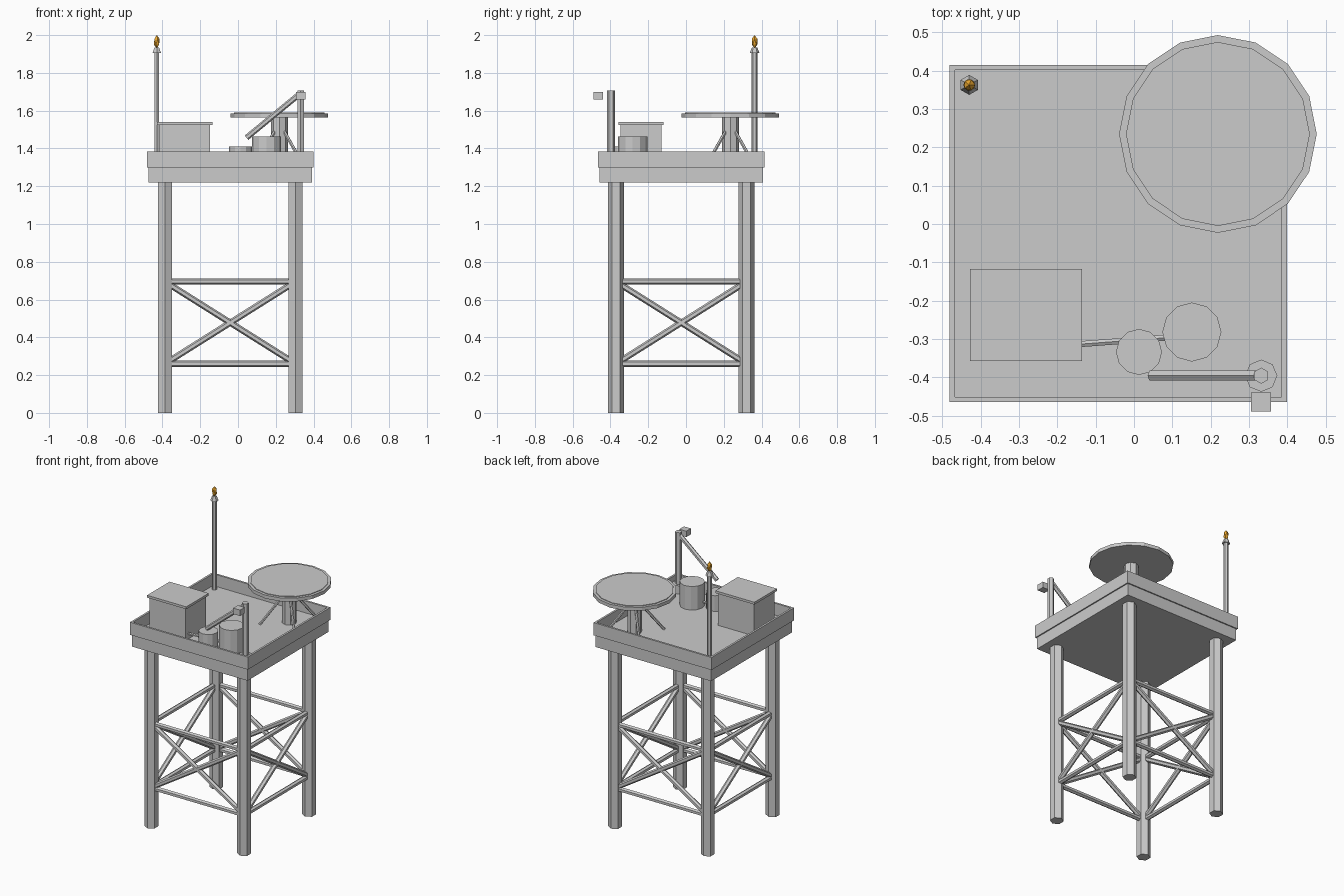
import bpy, bmesh, math
from mathutils import Vector, Matrix

if "Cube" in bpy.data.objects:
    bpy.data.objects.remove(bpy.data.objects["Cube"])

CX, CY = -0.041, -0.025      # platform centre
DECK = 1.305                 # deck floor height


def add_object(name, bm):
    me = bpy.data.meshes.new(name)
    bm.to_mesh(me)
    bm.free()
    ob = bpy.data.objects.new(name, me)
    bpy.context.collection.objects.link(ob)
    return ob


def box(name, x0, x1, y0, y1, z0, z1):
    bm = bmesh.new()
    m = Matrix.Translation(((x0 + x1) / 2, (y0 + y1) / 2, (z0 + z1) / 2))
    bmesh.ops.create_cube(bm, size=1, matrix=m @ Matrix.Diagonal((x1 - x0, y1 - y0, z1 - z0, 1)))
    return add_object(name, bm)


def tube(name, a, b, r, sides=6, r2=None):
    """Faceted cylinder or cone running from point a to point b."""
    a, b = Vector(a), Vector(b)
    d = b - a
    upright = abs(d.x) + abs(d.y) < 1e-6
    rot = Matrix() if upright else d.to_track_quat('Z', 'Y').to_matrix().to_4x4()
    bm = bmesh.new()
    bmesh.ops.create_cone(bm, cap_ends=True, segments=sides, radius1=r,
                          radius2=r if r2 is None else r2, depth=d.length,
                          matrix=Matrix.Translation((a + b) / 2) @ rot)
    return add_object(name, bm)


def post(name, x, y, z0, z1, r, sides=6, r2=None):
    return tube(name, (x, y, z0), (x, y, z1), r, sides, r2)


# Legs and cross bracing
L, LOW, HIGH = 0.346, 0.26, 0.695
corners = [(CX + sx * L, CY + sy * L) for sx, sy in ((-1, -1), (1, -1), (1, 1), (-1, 1))]
for i, p in enumerate(corners):
    q = corners[(i + 1) % 4]
    post(f"leg_{i}", *p, 0, 1.23, 0.0425)
    for label, z0, z1 in (("lower_brace", LOW, LOW), ("upper_brace", HIGH, HIGH),
                          ("rising_brace", LOW, HIGH), ("falling_brace", HIGH, LOW)):
        tube(f"{label}_{i}", (*p, z0), (*q, z1), 0.0165)

# Deck slab with parapet walls
D, W, T = 0.432, 0.44, 0.0135
box("deck", CX - D, CX + D, CY - D, CY + D, 1.22, DECK)
for s, n in ((-1, "low"), (1, "high")):
    a, b = sorted((s * W, s * (W - T)))
    box(f"parapet_y_{n}", CX - W, CX + W, CY + a, CY + b, 1.30, 1.385)
    box(f"parapet_x_{n}", CX + a, CX + b, CY - W + T, CY + W - T, 1.30, 1.385)

# Helipad on a column with four struts
hx, hy = 0.219, 0.235
post("helipad_column", hx, hy, DECK, 1.57, 0.045, 8)
post("helipad_disc", hx, hy, 1.563, 1.586, 0.258, 16)
post("helipad_surface", hx, hy, 1.58, 1.59, 0.24, 16)
for i, (sx, sy) in enumerate(((-1, -1), (1, -1), (1, 1), (-1, 1))):
    tube(f"helipad_strut_{i}", (hx + sx * 0.13, hy + sy * 0.13, DECK),
         (hx + sx * 0.02, hy + sy * 0.02, 1.50), 0.009)

# Accommodation block
box("cabin", -0.417, -0.148, -0.347, -0.13, DECK, 1.526)
box("cabin_roof", -0.428, -0.136, -0.358, -0.118, 1.524, 1.54)

# Storage tanks and connecting pipe
post("small_tank", 0.013, -0.334, DECK, 1.411, 0.06, 12)
post("large_tank", 0.151, -0.282, DECK, 1.464, 0.077, 12)
tube("tank_pipe", (-0.16, -0.315, 1.34), (0.12, -0.294, 1.34), 0.009)

# Crane
kx, ky = 0.332, -0.396
post("crane_base", kx, ky, DECK, 1.36, 0.042, 8)
post("crane_post", kx, ky, DECK, 1.708, 0.021)
tube("crane_boom", (0.045, ky, 1.457), (kx, ky, 1.693), 0.015)
box("crane_cab", kx - 0.026, kx + 0.026, -0.489, -0.44, 1.66, 1.70)

# Flare stack with flame
fx, fy = -0.43, 0.363
post("flare_stack", fx, fy, DECK, 1.915, 0.015)
post("flare_nozzle", fx, fy, 1.905, 1.935, 0.026, 6, 0.014)
bm = bmesh.new()
bmesh.ops.create_icosphere(bm, subdivisions=1, radius=1,
                           matrix=Matrix.Translation((fx, fy, 1.965)) @ Matrix.Diagonal((0.017, 0.017, 0.035, 1)))
flame = add_object("flame", bm)
mat = bpy.data.materials.new("flame_orange")
mat.diffuse_color = (0.85, 0.4, 0.03, 1)
mat.use_nodes = True
mat.node_tree.nodes["Principled BSDF"].inputs["Base Color"].default_value = mat.diffuse_color
flame.data.materials.append(mat)
